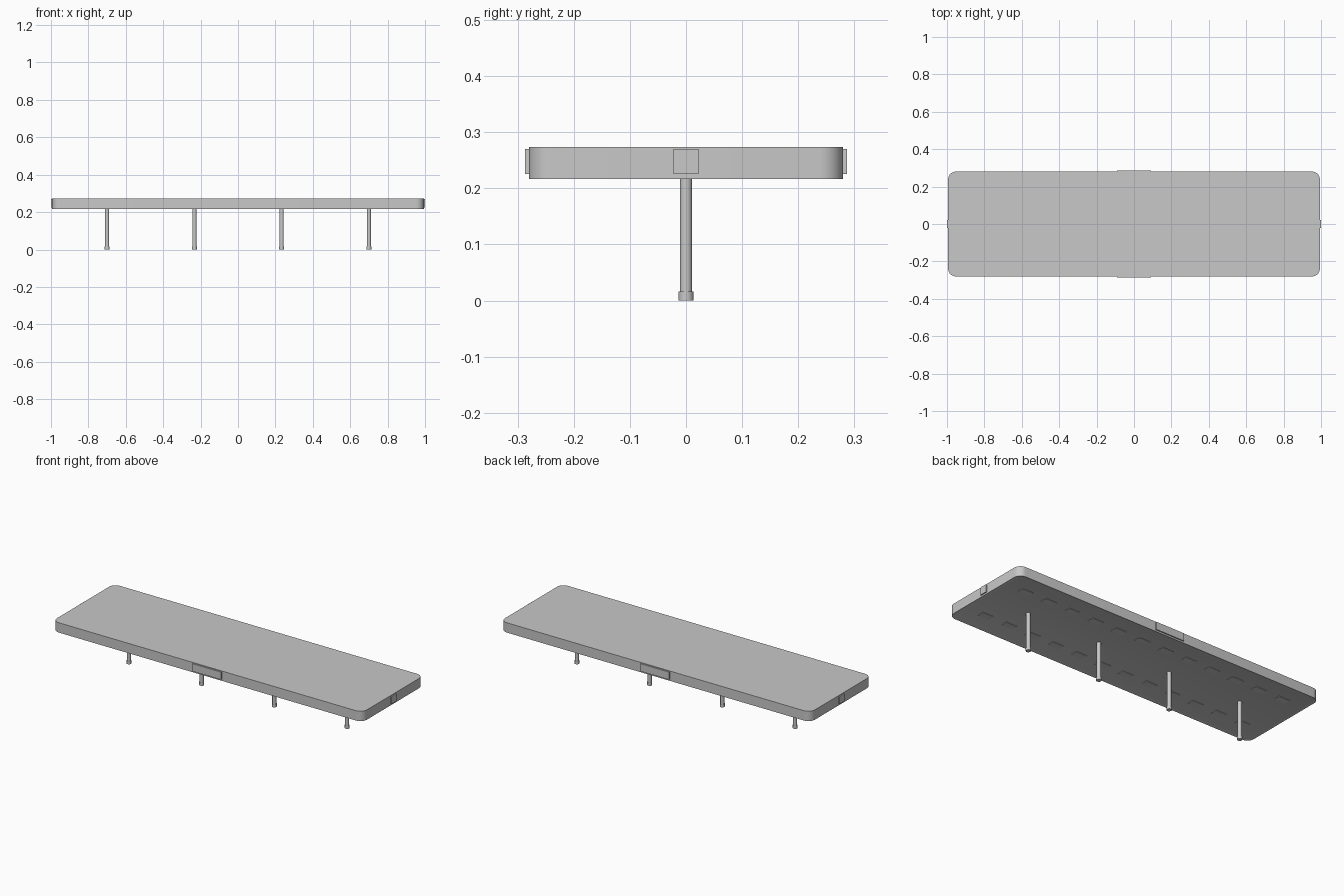
import bpy, bmesh, math

if "Cube" in bpy.data.objects:
    bpy.data.objects.remove(bpy.data.objects["Cube"], do_unlink=True)

grey = bpy.data.materials.new("light_grey")
grey.use_nodes = True
grey.diffuse_color = (0.58, 0.58, 0.58, 1)
grey.node_tree.nodes["Principled BSDF"].inputs["Base Color"].default_value = (0.58, 0.58, 0.58, 1)

SLAB_BOTTOM, SLAB_TOP = 0.217, 0.274
RECESS = 0.003


def finish(obj, name, smooth=False):
    obj.name = obj.data.name = name
    obj.data.materials.append(grey)
    if smooth:
        bpy.ops.object.select_all(action='DESELECT')
        obj.select_set(True)
        bpy.context.view_layer.objects.active = obj
        bpy.ops.object.shade_smooth_by_angle(angle=math.radians(35))
    return obj


def box(name, x, y, z, size):
    bpy.ops.mesh.primitive_cube_add(size=1, location=(x, y, z))
    obj = bpy.context.object
    for v in obj.data.vertices:
        v.co = [c * s for c, s in zip(v.co, size)]
    return finish(obj, name)


def rod(name, x, radius, bottom, top):
    bpy.ops.mesh.primitive_cylinder_add(vertices=24, radius=radius, depth=top - bottom,
                                        location=(x, 0, (bottom + top) / 2))
    return finish(bpy.context.object, name, smooth=True)


def rounded_outline(half_x, half_y, radius, steps=8):
    points = []
    for i, (sx, sy) in enumerate([(1, 1), (-1, 1), (-1, -1), (1, -1)]):
        for k in range(steps + 1):
            a = (i + k / steps) * math.pi / 2
            points.append((sx * (half_x - radius) + radius * math.cos(a),
                           sy * (half_y - radius) + radius * math.sin(a)))
    return points


# Canopy roof: rounded slab with a shallow recessed ceiling
bm = bmesh.new()
base = bm.faces.new([bm.verts.new((x, y, SLAB_TOP))
                     for x, y in rounded_outline(0.994, 0.28, 0.042)])
ext = bmesh.ops.extrude_face_region(bm, geom=[base])["geom"]
bottom = next(g for g in ext if isinstance(g, bmesh.types.BMFace))
for v in bottom.verts:
    v.co.z = SLAB_BOTTOM
if base not in bm.faces[:]:
    pass
elif not base.is_valid:
    bm.faces.ensure_lookup_table()
bmesh.ops.holes_fill(bm, edges=[e for e in bm.edges if e.is_boundary], sides=0)
bmesh.ops.recalc_face_normals(bm, faces=bm.faces)
bmesh.ops.inset_region(bm, faces=[bottom], thickness=0.01)
for v in bottom.verts:
    v.co.z += RECESS
mesh = bpy.data.meshes.new("canopy_roof")
bm.to_mesh(mesh)
bm.free()
roof = bpy.data.objects.new("canopy_roof", mesh)
bpy.context.collection.objects.link(roof)
finish(roof, "canopy_roof", smooth=True)

# Sign panels on the four fascia sides
mid = 0.248
for side, label in ((-1, "front"), (1, "back")):
    box(label + "_sign_panel", 0, side * 0.2815, mid, (0.184, 0.011, 0.044))
for side, label in ((-1, "right"), (1, "left")):
    box(label + "_sign_panel", side * 0.9945, 0, mid, (0.011, 0.045, 0.044))

# Columns with foot collars
for i, x in enumerate((-0.7, -0.233, 0.233, 0.7), 1):
    rod(f"column_{i}", x, 0.011, 0, SLAB_BOTTOM + RECESS + 0.002)
    rod(f"column_foot_{i}", x, 0.0135, 0, 0.016)

# Two rows of ceiling lights
for row, y in (("front", -0.157), ("back", 0.157)):
    for i in range(12):
        box(f"{row}_ceiling_light_{i + 1}", -0.85 + i * 1.7 / 11, y,
            SLAB_BOTTOM + RECESS, (0.07, 0.04, 0.005))
